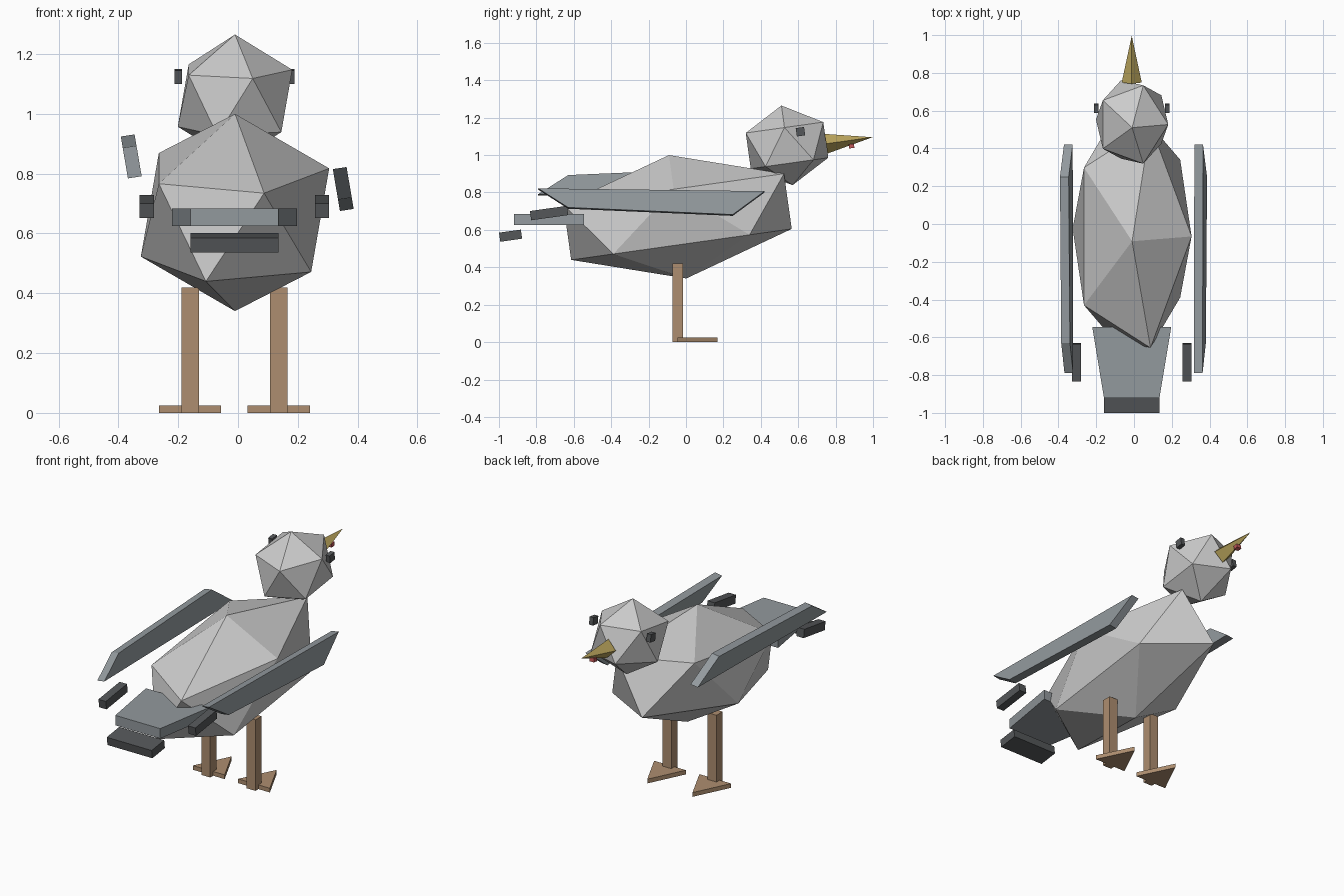
import bpy, bmesh
from math import radians
from mathutils import Matrix, Vector

if "Cube" in bpy.data.objects:
    bpy.data.objects.remove(bpy.data.objects["Cube"])

CX = -0.012            # symmetry axis of the bird
TILT = radians(8)      # nose-up pitch of body, head and trim


def material(name, rgb):
    m = bpy.data.materials.new(name)
    m.diffuse_color = (*rgb, 1)
    m.use_nodes = True
    m.node_tree.nodes["Principled BSDF"].inputs["Base Color"].default_value = m.diffuse_color
    return m


SLATE = material("slate_grey", (0.29, 0.32, 0.34))
DARK = material("charcoal", (0.09, 0.095, 0.10))
TAN = material("tan", (0.42, 0.27, 0.16))
YELLOW = material("beak_yellow", (0.50, 0.38, 0.11))
RED = material("red", (0.55, 0.10, 0.10))


def finish(name, bm, mat=None):
    bmesh.ops.recalc_face_normals(bm, faces=bm.faces)
    me = bpy.data.meshes.new(name)
    bm.to_mesh(me)
    bm.free()
    if mat:
        me.materials.append(mat)
    ob = bpy.data.objects.new(name, me)
    bpy.context.collection.objects.link(ob)
    return ob


def placed(loc, scale, tilt):
    return Matrix.LocRotScale(Vector(loc), Matrix.Rotation(tilt, 3, 'X').to_quaternion(), Vector(scale))


def ico(name, loc, scale):
    bm = bmesh.new()
    bmesh.ops.create_icosphere(bm, subdivisions=1, radius=1, matrix=placed(loc, scale, TILT))
    return finish(name, bm)


def box(name, loc, size, mat, tilt=0.0):
    bm = bmesh.new()
    bmesh.ops.create_cube(bm, size=1, matrix=placed(loc, size, tilt))
    return finish(name, bm, mat)


def prism(name, points, offset, mat):
    """Extrude a planar outline of 3D points along an offset."""
    bm = bmesh.new()
    face = bm.faces.new([bm.verts.new(p) for p in points])
    ext = bmesh.ops.extrude_face_region(bm, geom=[face], use_keep_orig=True)
    verts = [g for g in ext["geom"] if isinstance(g, bmesh.types.BMVert)]
    bmesh.ops.translate(bm, verts=verts, vec=offset)
    return finish(name, bm, mat)


# Body and head: scaled icosahedra
ico("body", (-0.01, -0.045, 0.67), (0.352, 0.70, 0.333))
ico("head", (-0.01, 0.54, 1.052), (0.214, 0.246, 0.215))

# Beak: four-sided cone
bm = bmesh.new()
bmesh.ops.create_cone(bm, cap_ends=True, segments=4, radius1=0.053, radius2=0, depth=0.25,
                      matrix=placed((CX, 0.873, 1.078), (1, 1, 1), TILT - radians(90)))
finish("beak", bm, YELLOW)
box("beak_spot", (CX, 0.885, 1.048), (0.03, 0.028, 0.022), RED, TILT)

# Wings: trapezoid slabs leaning outward; the left is the right turned half a turn
profile = [(-0.79, 0.815), (0.42, 0.80), (0.25, 0.675), (-0.63, 0.713)]
wing = [Vector((0.317 + (0.815 - z) * 0.17, y, z)) for y, z in profile]
thick = Vector((0.046, 0, 0.007))
turn = Matrix.Translation((-0.0025, 0, 0.803)) @ Matrix.Rotation(radians(180), 4, 'Y') \
    @ Matrix.Translation((0.0025, 0, -0.803))
prism("right_wing", wing, thick, SLATE)
prism("left_wing", [turn @ p for p in wing], -thick, SLATE)

# Tail and its dark tip
tail = [(-0.209, -0.545), (0.209, -0.545), (0.147, -0.92), (-0.147, -0.92)]
prism("tail", [(CX + x, y, 0.625) for x, y in tail], (0, 0, 0.059), SLATE)
box("tail_tip", (CX, -0.938, 0.569), (0.294, 0.118, 0.049), DARK, TILT)

# Paired eyes, wing tips, legs and triangular feet
for side, s in (("left", -1), ("right", 1)):
    box(side + "_eye", (CX + s * 0.188, 0.612, 1.125), (0.026, 0.045, 0.045), DARK, TILT)
    box(side + "_wing_tip", (CX + s * 0.293, -0.732, 0.69), (0.048, 0.20, 0.05), DARK, TILT)
    lx = CX + s * 0.148
    box(side + "_leg", (lx, -0.044, 0.21), (0.058, 0.057, 0.42), TAN)
    foot = [(lx - 0.104, -0.045, 0), (lx + 0.104, -0.045, 0), (lx, 0.168, 0)]
    prism(side + "_foot", foot, (0, 0, 0.025), TAN)
